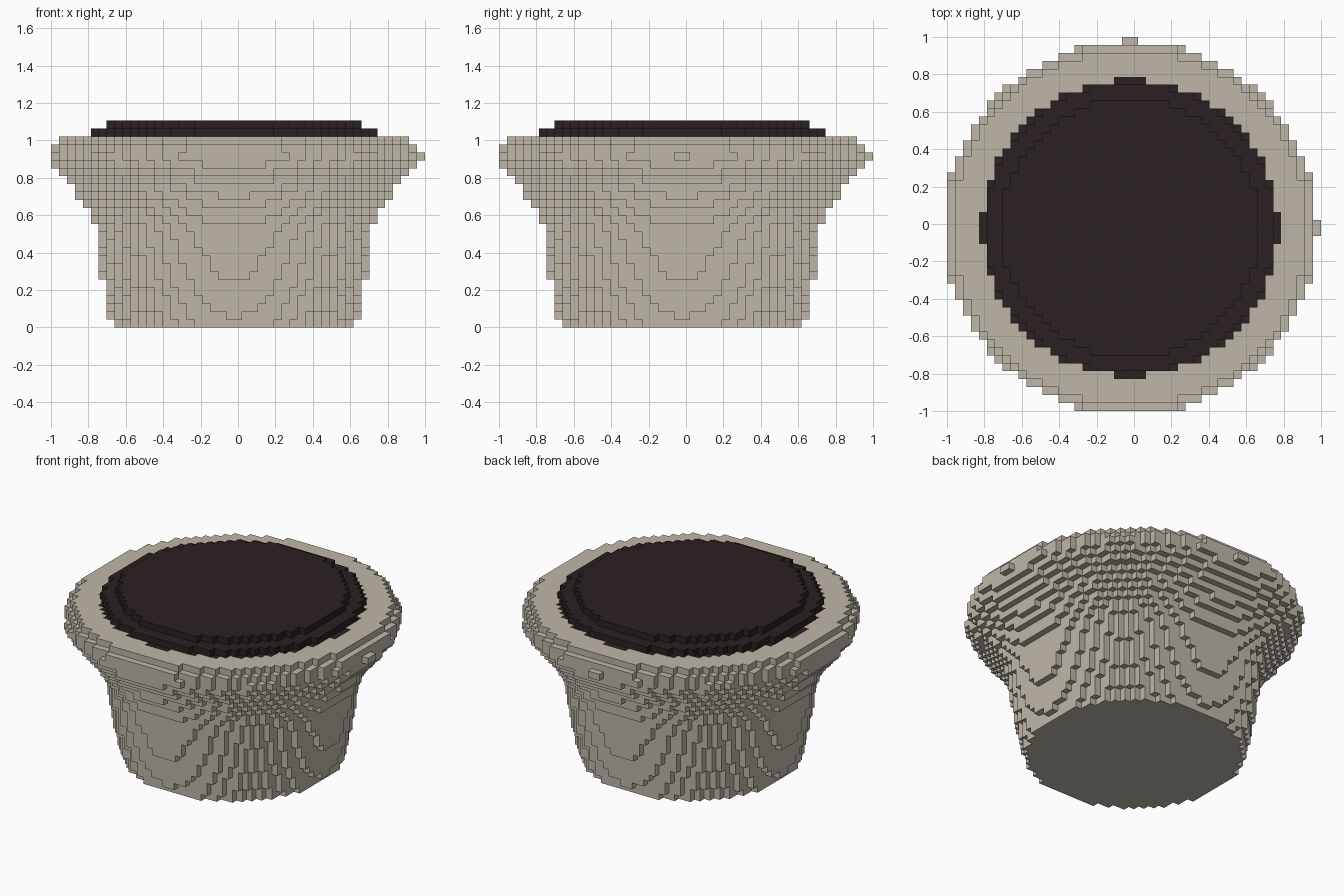
import bpy
import bmesh

cube = bpy.data.objects.get("Cube")
if cube:
    bpy.data.objects.remove(cube, do_unlink=True)

BLOCK = 2 / 47          # block edge length
HALF = 23               # blocks from the axis to the rim

# Radius in blocks of each layer, bottom to top
POT_RADII = [15.4, 15.55, 15.75, 15.95, 16.15, 16.35, 16.58, 16.72,
             16.86, 17.0, 17.14, 17.28, 17.45, 17.85, 18.35, 18.9,
             19.6, 20.3, 21.2, 22.1, 22.8, 23.45, 23.2, 22.35]
SOIL_RADII = {23: 18.58, 24: 18.2, 25: 16.2}


def disc(radius, layer):
    """Blocks of one round layer."""
    span = range(-HALF, HALF)
    return {(i, j, layer) for i in span for j in span
            if (i + 0.5) ** 2 + (j + 0.5) ** 2 <= radius ** 2}


def make_material(name, colour):
    mat = bpy.data.materials.new(name)
    mat.use_nodes = True
    mat.diffuse_color = (*colour, 1)
    bsdf = mat.node_tree.nodes["Principled BSDF"]
    bsdf.inputs["Base Color"].default_value = (*colour, 1)
    bsdf.inputs["Roughness"].default_value = 0.9
    return mat


def block_object(name, cells, solid, mat):
    """Mesh of the block faces that are not covered by a neighbour."""
    bm = bmesh.new()
    corners = {}

    def vert(key):
        if key not in corners:
            i, j, k = key
            corners[key] = bm.verts.new((-1 + (i + HALF) * BLOCK,
                                         -1 + (j + HALF) * BLOCK, k * BLOCK))
        return corners[key]

    for cell in sorted(cells):
        for axis in range(3):
            for side in (0, 1):
                near = list(cell)
                near[axis] += 2 * side - 1
                if tuple(near) in solid:
                    continue
                u, v = (axis + 1) % 3, (axis + 2) % 3
                ring = []
                for a, b in ((0, 0), (1, 0), (1, 1), (0, 1)):
                    key = list(cell)
                    key[axis] += side
                    key[u] += a
                    key[v] += b
                    ring.append(vert(tuple(key)))
                bm.faces.new(ring if side else ring[::-1])
    mesh = bpy.data.meshes.new(name)
    bm.to_mesh(mesh)
    bm.free()
    mesh.materials.append(mat)
    obj = bpy.data.objects.new(name, mesh)
    bpy.context.collection.objects.link(obj)
    return obj


# Soil: domed disc sunk one layer into the rim
soil = set()
for layer, radius in SOIL_RADII.items():
    soil |= disc(radius, layer)

# Pot: flared body with a small nub on the left and on the back of the rim
pot = set()
for layer, radius in enumerate(POT_RADII):
    pot |= disc(radius, layer)
for t in (-1, 0):
    pot |= {(HALF, t, 21), (t, HALF, 21)}
pot -= soil

solid = pot | soil
block_object("pot", pot, solid, make_material("pale clay", (0.52, 0.475, 0.395)))
block_object("soil", soil, solid, make_material("dark soil", (0.024, 0.015, 0.015)))
